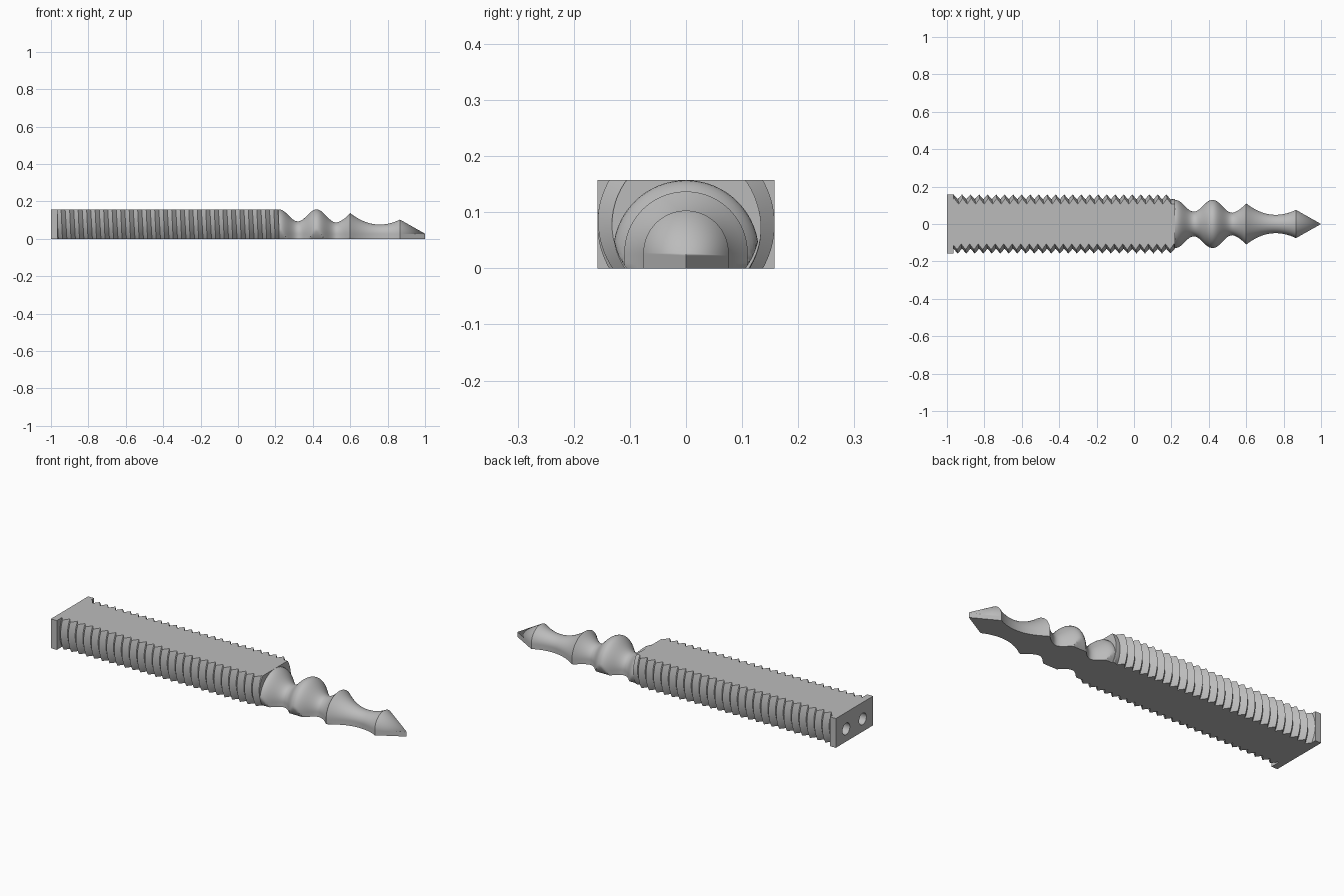
import bpy, bmesh
from math import pi, sin, cos, sqrt, radians
from mathutils import Matrix

if "Cube" in bpy.data.objects:
    bpy.data.objects.remove(bpy.data.objects["Cube"])

HEIGHT = 0.157           # thickness between the two flats
CREST, ROOT = 0.158, 0.132
MID = HEIGHT / 2         # height of the thread axis
PITCH = 0.0455
ROD_START, ROD_END = -0.965, 0.22
AXIS = 0.027             # height of the turned tip's axis

grey = bpy.data.materials.new("plain_grey")
grey.use_nodes = True
grey.diffuse_color = (0.5, 0.5, 0.5, 1)
grey.node_tree.nodes["Principled BSDF"].inputs["Base Color"].default_value = (0.5, 0.5, 0.5, 1)


def finish(bm, name):
    bmesh.ops.recalc_face_normals(bm, faces=bm.faces)
    mesh = bpy.data.meshes.new(name)
    bm.to_mesh(mesh)
    bm.free()
    mesh.materials.append(grey)
    obj = bpy.data.objects.new(name, mesh)
    bpy.context.collection.objects.link(obj)
    return obj


def activate(obj):
    bpy.ops.object.select_all(action='DESELECT')
    obj.select_set(True)
    bpy.context.view_layer.objects.active = obj


def slice_off(bm, point, normal):
    """Remove everything beyond a plane and close the opening."""
    cut = bmesh.ops.bisect_plane(bm, geom=bm.verts[:] + bm.edges[:] + bm.faces[:], dist=1e-6,
                                 plane_co=point, plane_no=normal, clear_outer=True)
    rim = [e for e in cut["geom_cut"] if isinstance(e, bmesh.types.BMEdge)]
    bmesh.ops.triangle_fill(bm, edges=rim, use_beauty=True, normal=normal)


# Threaded rod: a helical surface with flats cut on top and bottom
def threaded_rod():
    bm = bmesh.new()
    sides = 64
    rows = 2 * int((ROD_END - ROD_START) / PITCH + 5)
    grid = {}
    for j in range(rows + 3):
        for i in range(sides if j <= rows else 1):
            x = ROD_START - 2 * PITCH + PITCH * (j / 2 + i / sides)
            r = ROOT if j % 2 else max(ROOT, min(CREST, ROOT + ROD_END - x))
            a = 2 * pi * i / sides
            grid[i, j] = bm.verts.new((x, r * cos(a), MID + r * sin(a)))

    def vert(i, j):
        return grid[i, j] if i < sides else grid[0, j + 2]

    for j in range(rows):
        for i in range(sides):
            bm.faces.new((vert(i, j), vert(i + 1, j), vert(i + 1, j + 1), vert(i, j + 1)))
    slice_off(bm, (ROD_START, 0, 0), (-1, 0, 0))
    slice_off(bm, (ROD_END, 0, 0), (1, 0, 0))
    slice_off(bm, (0, 0, 0), (0, 0, -1))
    slice_off(bm, (0, 0, HEIGHT), (0, 0, 1))
    return finish(bm, "threaded_rod")


# Rectangular plate closing the rod
def end_plate():
    bm = bmesh.new()
    length = ROD_START + 1
    bmesh.ops.create_cube(bm, size=1)
    bmesh.ops.scale(bm, vec=(length, 2 * CREST, HEIGHT), verts=bm.verts)
    bmesh.ops.translate(bm, vec=(-1 + length / 2, 0, MID), verts=bm.verts)
    return finish(bm, "end_plate")


# Outline of the turned tip: rolling waves, a collar, a waist and a spear point
def tip_outline():
    points = [(0.2, 0.13)]
    waves = [(0.22, 0.13), (0.32, 0.066), (0.42, 0.13), (0.525, 0.06)]
    for (x0, r0), (x1, r1) in zip(waves, waves[1:]):
        for k in range(12):
            t = k / 12
            points.append((x0 + (x1 - x0) * t, r0 + (r1 - r0) * (1 - cos(pi * t)) / 2))
    points += [(0.525 + 0.075 * k / 8, 0.06 + 0.05 * (k / 8) ** 1.6) for k in range(8)]
    for k in range(17):
        x = 0.6 + 0.265 * k / 16
        d = (x - 0.757) / 0.157
        points.append((x, 0.049 + 0.061 * d * d * (1 if d < 0 else 0.9)))
    points[-1] = (0.865, 0.076)
    points.append((1, 0))
    return points


# Turned tip: round above its axis, straight-sided below, kept inside the thread root
def turned_tip():
    bm = bmesh.new()
    rows, arc = 6, 40
    rings = []
    for x, r in tip_outline():
        low = [(r, AXIS * k / rows) for k in range(rows)]
        top = [(r * cos(pi * k / arc), AXIS + r * sin(pi * k / arc)) for k in range(arc + 1)]
        section = low + top + [(-y, z) for y, z in reversed(low)]
        ring = []
        for y, z in section:
            limit = sqrt(max(0, ROOT ** 2 - (z - MID) ** 2))
            ring.append(bm.verts.new((x, max(-limit, min(limit, y)), z)))
        rings.append(ring)
    for a, b in zip(rings, rings[1:]):
        for k in range(len(a)):
            n = (k + 1) % len(a)
            bm.faces.new((a[k], a[n], b[n], b[k]))
    bm.faces.new(rings[0])
    bmesh.ops.remove_doubles(bm, verts=bm.verts, dist=1e-5)
    return finish(bm, "turned_tip")


# Pair of round sockets drilled into the plate end
def drill_cutter():
    bm = bmesh.new()
    for side in (-1, 1):
        place = Matrix.Translation((-1, side * 0.07, 0.068)) @ Matrix.Rotation(pi / 2, 4, 'Y')
        bmesh.ops.create_cone(bm, cap_ends=True, segments=32, radius1=0.031, radius2=0.031,
                              depth=0.4, matrix=place)
    cutter = finish(bm, "drill_cutter")
    cutter.hide_render = True
    return cutter


rod, plate, tip = threaded_rod(), end_plate(), turned_tip()
cutter = drill_cutter()
for obj in (rod, plate):
    activate(obj)
    mod = obj.modifiers.new("sockets", 'BOOLEAN')
    mod.operation = 'DIFFERENCE'
    mod.solver = 'EXACT'
    mod.object = cutter
    bpy.ops.object.modifier_apply(modifier=mod.name)
bpy.data.objects.remove(cutter)

for obj in (rod, plate, tip):
    activate(obj)
    bpy.ops.object.shade_smooth_by_angle(angle=radians(25))
